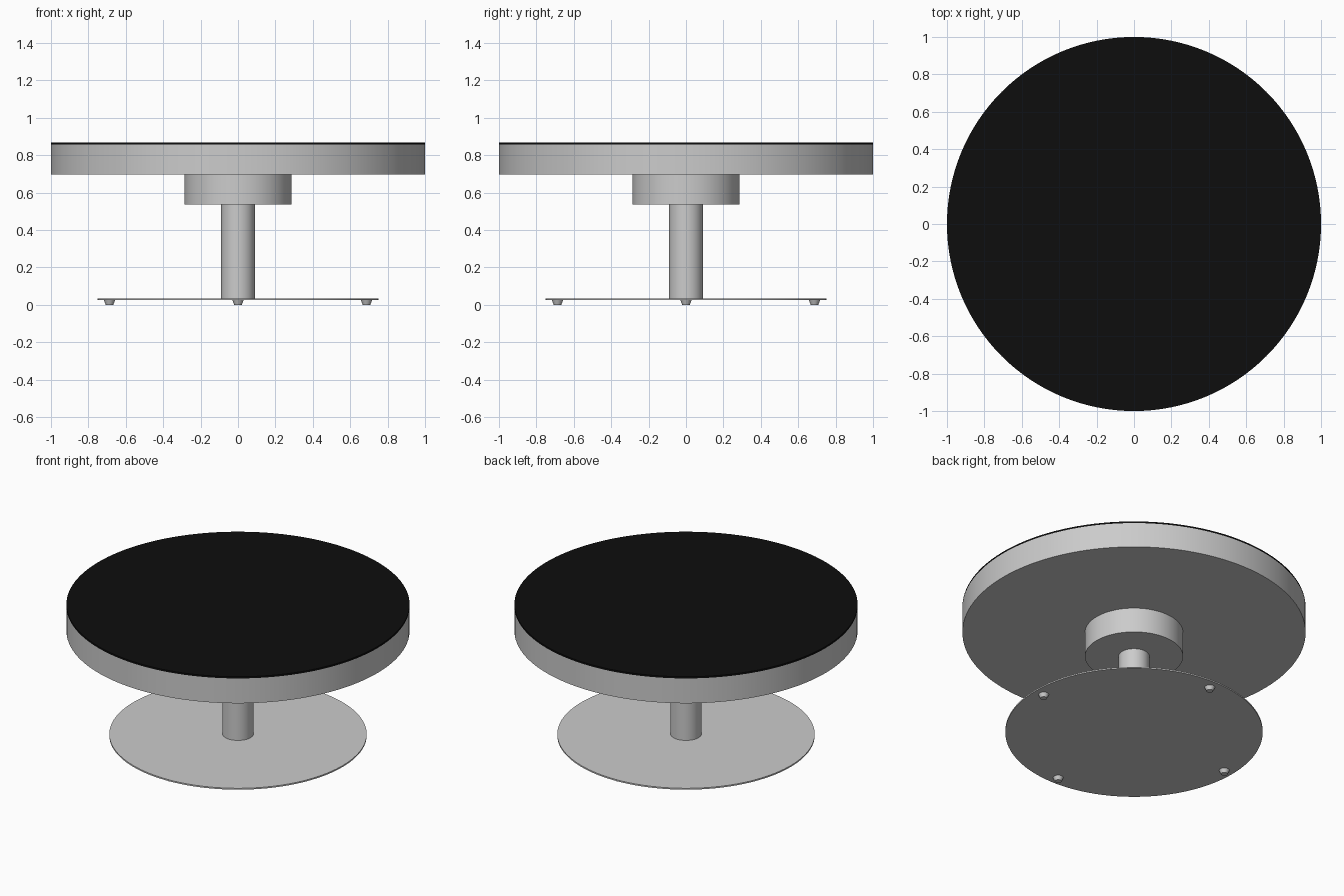
import bpy, math

if "Cube" in bpy.data.objects:
    bpy.data.objects.remove(bpy.data.objects["Cube"])

def cylinder(name, r, z0, z1, sides=128, x=0.0, y=0.0, r_bottom=None):
    bpy.ops.mesh.primitive_cone_add(
        vertices=sides, radius1=r if r_bottom is None else r_bottom, radius2=r,
        depth=z1 - z0, location=(x, y, (z0 + z1) / 2))
    ob = bpy.context.object
    ob.name = name
    bpy.ops.object.shade_smooth_by_angle(angle=math.radians(30))
    return ob

# Black top surface
black = bpy.data.materials.new("black_top")
black.diffuse_color = (0.004, 0.004, 0.004, 1)
black.use_nodes = True
black.node_tree.nodes["Principled BSDF"].inputs["Base Color"].default_value = black.diffuse_color
top = cylinder("table_top_surface", 1.0, 0.857, 0.868)
top.data.materials.append(black)

# Thick round top and the hub below it
cylinder("table_top", 1.0, 0.697, 0.857)
cylinder("hub", 0.286, 0.537, 0.697)

# Column and base plate
cylinder("column", 0.09, 0.033, 0.537, 64)
cylinder("base_plate", 0.75, 0.025, 0.034)

# Four tapered feet
for i in range(4):
    a = i * math.pi / 2
    cylinder(f"foot_{i + 1}", 0.03, 0.0, 0.025, 32,
             0.687 * math.cos(a), 0.687 * math.sin(a), r_bottom=0.02)
